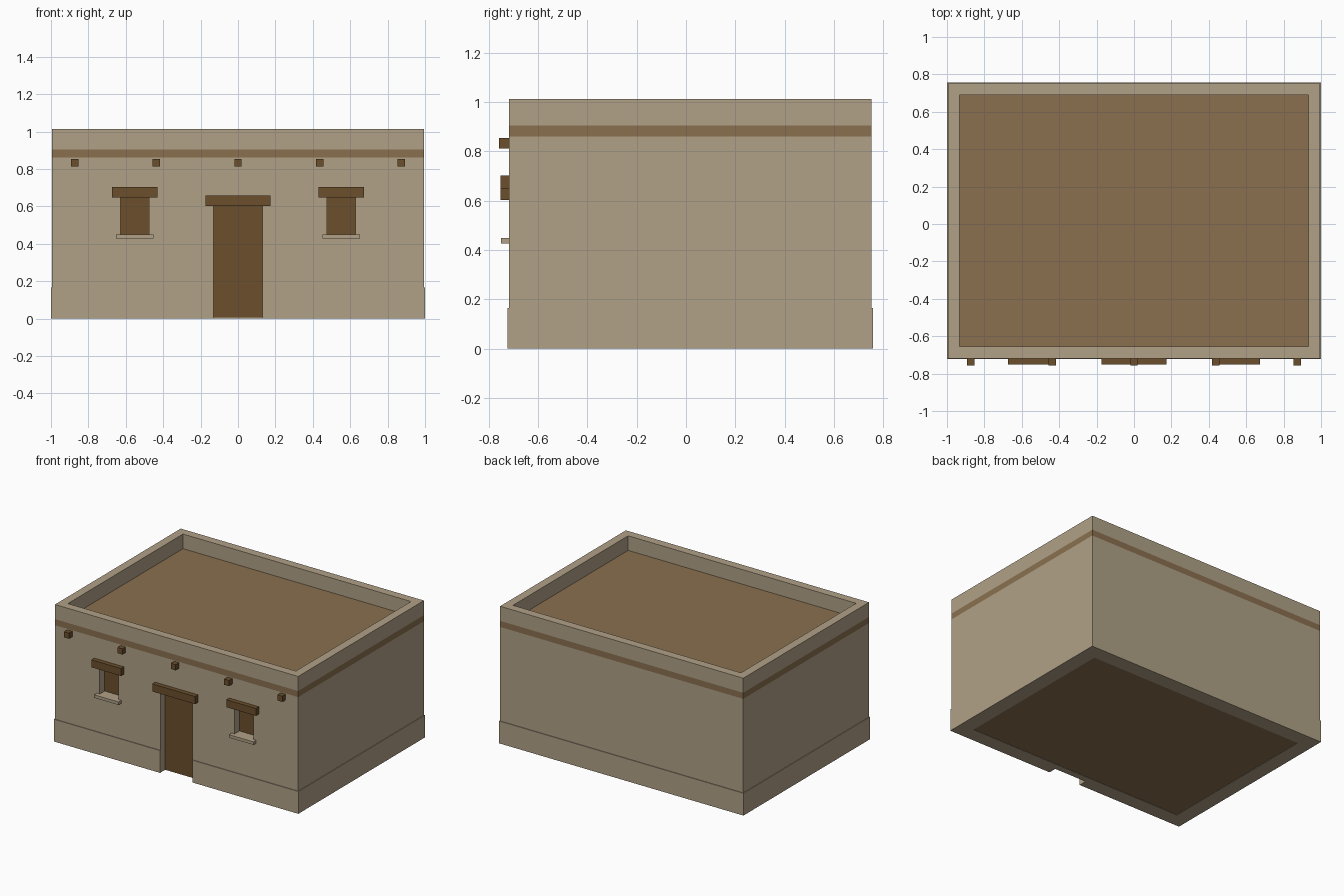
import bpy, bmesh

if "Cube" in bpy.data.objects:
    bpy.data.objects.remove(bpy.data.objects["Cube"])


def material(name, rgb):
    m = bpy.data.materials.new(name)
    m.diffuse_color = (*rgb, 1)
    m.use_nodes = True
    m.node_tree.nodes["Principled BSDF"].inputs["Base Color"].default_value = m.diffuse_color
    return m


ADOBE = material("tan adobe", (0.440, 0.358, 0.242))
EARTH = material("brown roof earth", (0.255, 0.163, 0.080))
WOOD = material("dark wood", (0.145, 0.077, 0.025))


def finish(name, bm, mat):
    bmesh.ops.recalc_face_normals(bm, faces=bm.faces)
    me = bpy.data.meshes.new(name)
    bm.to_mesh(me)
    bm.free()
    ob = bpy.data.objects.new(name, me)
    bpy.context.collection.objects.link(ob)
    if mat:
        me.materials.append(mat)
    return ob


def box(name, x, y, z, mat):
    """Box from (min, max) ranges."""
    bm = bmesh.new()
    bmesh.ops.create_cube(bm, size=1)
    for v in bm.verts:
        v.co = [r[0] if c < 0 else r[1] for c, r in zip(v.co, (x, y, z))]
    return finish(name, bm, mat)


def ring(name, x, y, z, t, mat):
    """Rectangular wall ring of thickness t, as a closed solid."""
    bm = bmesh.new()
    loops = []
    for inset, h in ((0, z[0]), (0, z[1]), (t, z[1]), (t, z[0])):
        a, b, c, d = x[0] + inset, x[1] - inset, y[0] + inset, y[1] - inset
        loops.append([bm.verts.new(p) for p in
                      ((a, c, h), (b, c, h), (b, d, h), (a, d, h))])
    for i in range(4):
        p, q = loops[i], loops[(i + 1) % 4]
        for j in range(4):
            k = (j + 1) % 4
            bm.faces.new((p[j], p[k], q[k], q[j]))
    return finish(name, bm, mat)


def cut(ob, x, y, z):
    """Cut a box-shaped opening."""
    cutter = box("opening_cutter", x, y, z, None)
    cutter.hide_render = True
    mod = ob.modifiers.new("opening", 'BOOLEAN')
    mod.operation = 'DIFFERENCE'
    mod.solver = 'EXACT'
    mod.object = cutter
    bpy.context.view_layer.objects.active = ob
    bpy.ops.object.modifier_apply(modifier=mod.name)
    bpy.data.objects.remove(cutter)


WX, WY = (-0.995, 0.995), (-0.718, 0.752)
FRONT = WY[0]
PLINTH, ROOF, PARAPET, TOP = 0.165, 0.86, 0.905, 1.013

# Shell: plinth, walls, roof slab, parapet, floor
plinth = ring("plinth", (-1, 1), (-0.723, 0.757), (0, PLINTH), 0.11, ADOBE)
walls = ring("walls", WX, WY, (PLINTH, ROOF), 0.105, ADOBE)
box("roof_slab", WX, WY, (ROOF, PARAPET), EARTH)
ring("parapet", WX, WY, (PARAPET, TOP), 0.062, ADOBE)
box("floor", (-0.892, 0.892), (-0.615, 0.649), (0.002, 0.03), EARTH)

# Doorway with recessed door and lintel
for part in (plinth, walls):
    cut(part, (-0.132, 0.132), (-0.8, FRONT + 0.055),
        (-0.1, 0.602) if part is plinth else (0.1, 0.602))
box("door", (-0.131, 0.131), (FRONT + 0.05, FRONT + 0.09), (0.006, 0.601), WOOD)
box("door_lintel", (-0.175, 0.175), (-0.752, FRONT + 0.04), (0.602, 0.658), WOOD)

# Windows with shutters, lintels and sills
for side, cx in (("left", -0.552), ("right", 0.552)):
    cut(walls, (cx - 0.077, cx + 0.077), (-0.8, FRONT + 0.06), (0.448, 0.65))
    box(side + "_window_shutter", (cx - 0.0765, cx + 0.0765),
        (FRONT + 0.055, FRONT + 0.09), (0.45, 0.649), WOOD)
    box(side + "_window_lintel", (cx - 0.121, cx + 0.121),
        (-0.752, FRONT + 0.04), (0.648, 0.703), WOOD)
    box(side + "_window_sill", (cx - 0.1, cx + 0.1),
        (-0.75, FRONT + 0.02), (0.427, 0.449), ADOBE)

# Roof beam ends
for i in range(5):
    cx = (i - 2) * 0.4365
    box("roof_beam_end", (cx - 0.02, cx + 0.02), (-0.757, FRONT + 0.05),
        (0.812, 0.854), WOOD)
